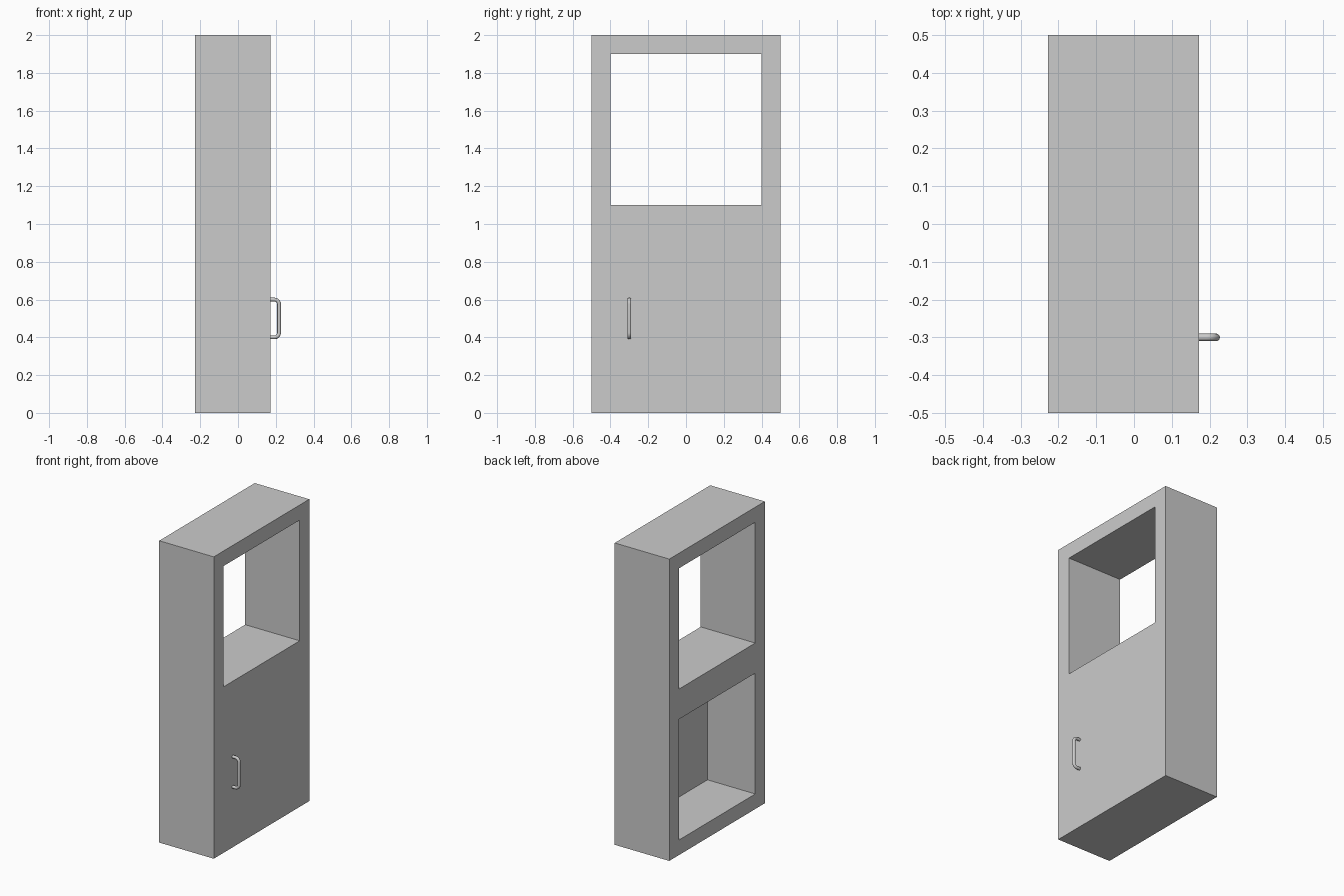
import bpy, math

if "Cube" in bpy.data.objects:
    bpy.data.objects.remove(bpy.data.objects["Cube"])

BACK, FRONT = -0.2275, 0.1725   # cabinet faces along x


def box(name, lo, hi):
    bpy.ops.mesh.primitive_cube_add(size=1, location=[(a + b) / 2 for a, b in zip(lo, hi)])
    ob = bpy.context.object
    ob.name = name
    ob.scale = [b - a for a, b in zip(lo, hi)]
    bpy.ops.object.transform_apply(location=True, rotation=True, scale=True)
    return ob


def cut(target, cutter):
    cutter.hide_render = True
    mod = target.modifiers.new("cut", 'BOOLEAN')
    mod.operation = 'DIFFERENCE'
    mod.solver = 'EXACT'
    mod.object = cutter
    bpy.context.view_layer.objects.active = target
    bpy.ops.object.modifier_apply(modifier=mod.name)
    bpy.data.objects.remove(cutter, do_unlink=True)


# Cabinet: open upper window, lower compartment closed by a thin front panel
cabinet = box("cabinet", (BACK, -0.5, 0), (FRONT, 0.5, 2))
cut(cabinet, box("window_cutter", (BACK - 0.1, -0.4, 1.1), (FRONT + 0.1, 0.4, 1.9)))
cut(cabinet, box("compartment_cutter", (BACK - 0.1, -0.4, 0.1), (FRONT - 0.05, 0.4, 0.9)))

# Handle: round bar bent into a U with rounded elbows
bar_r, bend, out, y = 0.01, 0.025, 0.2275 - 0.01, -0.3
path = [(FRONT - 0.003, 0.4)]
for cz, start in ((0.4 + bend, -90), (0.6 - bend, 0)):
    for i in range(9):
        a = math.radians(start + 90 * i / 8)
        path.append((out - bend + bend * math.cos(a), cz + bend * math.sin(a)))
path.append((FRONT - 0.003, 0.6))

curve = bpy.data.curves.new("handle", 'CURVE')
curve.dimensions = '3D'
curve.bevel_depth = bar_r
curve.bevel_resolution = 4
curve.use_fill_caps = True
spline = curve.splines.new('POLY')
spline.points.add(len(path) - 1)
for p, (x, z) in zip(spline.points, path):
    p.co = (x, y, z, 1)
handle = bpy.data.objects.new("handle", curve)
bpy.context.collection.objects.link(handle)
bpy.ops.object.select_all(action='DESELECT')
handle.select_set(True)
bpy.context.view_layer.objects.active = handle
bpy.ops.object.convert(target='MESH')
bpy.ops.object.shade_smooth_by_angle(angle=math.radians(40))
